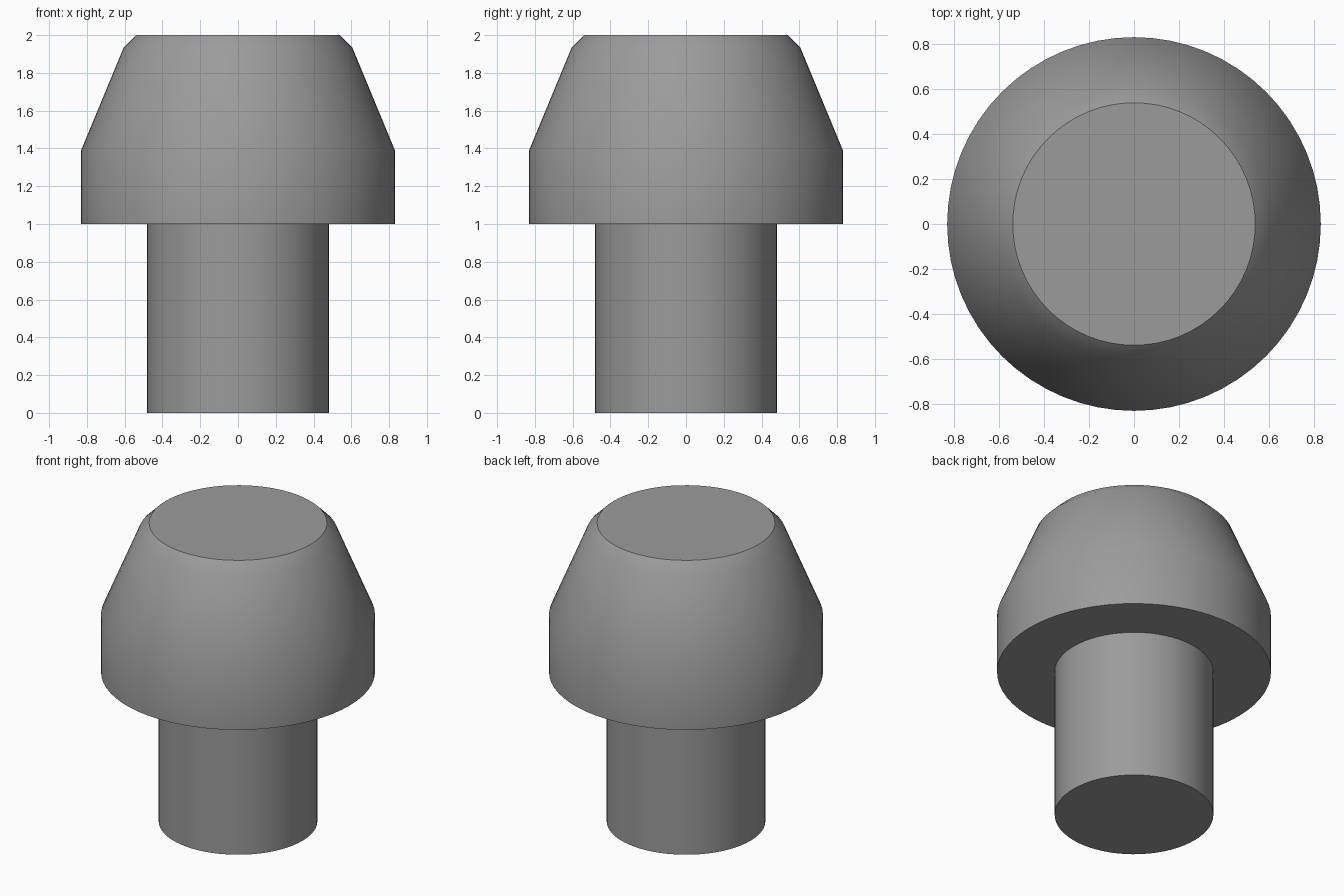
import bpy, bmesh, math

if "Cube" in bpy.data.objects:
    bpy.data.objects.remove(bpy.data.objects["Cube"])

SIDES = 64

grey = bpy.data.materials.new("mid_grey")
grey.diffuse_color = (0.33, 0.33, 0.33, 1)
grey.use_nodes = True
grey.node_tree.nodes["Principled BSDF"].inputs["Base Color"].default_value = grey.diffuse_color


def lathe(name, profile):
    """Closed solid turned around z from (radius, height) points, bottom to top."""
    bm = bmesh.new()
    rings = [[bm.verts.new((r * math.cos(2 * math.pi * i / SIDES),
                            r * math.sin(2 * math.pi * i / SIDES), z))
              for i in range(SIDES)] for r, z in profile]
    for low, high in zip(rings, rings[1:]):
        for i in range(SIDES):
            j = (i + 1) % SIDES
            bm.faces.new((low[i], low[j], high[j], high[i]))
    bm.faces.new(rings[0][::-1])
    bm.faces.new(rings[-1])
    mesh = bpy.data.meshes.new(name)
    bm.to_mesh(mesh)
    bm.free()
    mesh.materials.append(grey)
    obj = bpy.data.objects.new(name, mesh)
    bpy.context.collection.objects.link(obj)
    bpy.ops.object.select_all(action='DESELECT')
    obj.select_set(True)
    bpy.context.view_layer.objects.active = obj
    bpy.ops.object.shade_smooth_by_angle(angle=math.radians(30))
    return obj


# Plain round shaft
lathe("stem", [(0.482, 0), (0.482, 1.0)])

# Wide collar, tapered sides and a chamfered flat top
lathe("head", [(0.832, 1.0), (0.832, 1.387), (0.605, 1.935), (0.54, 2.0)])
